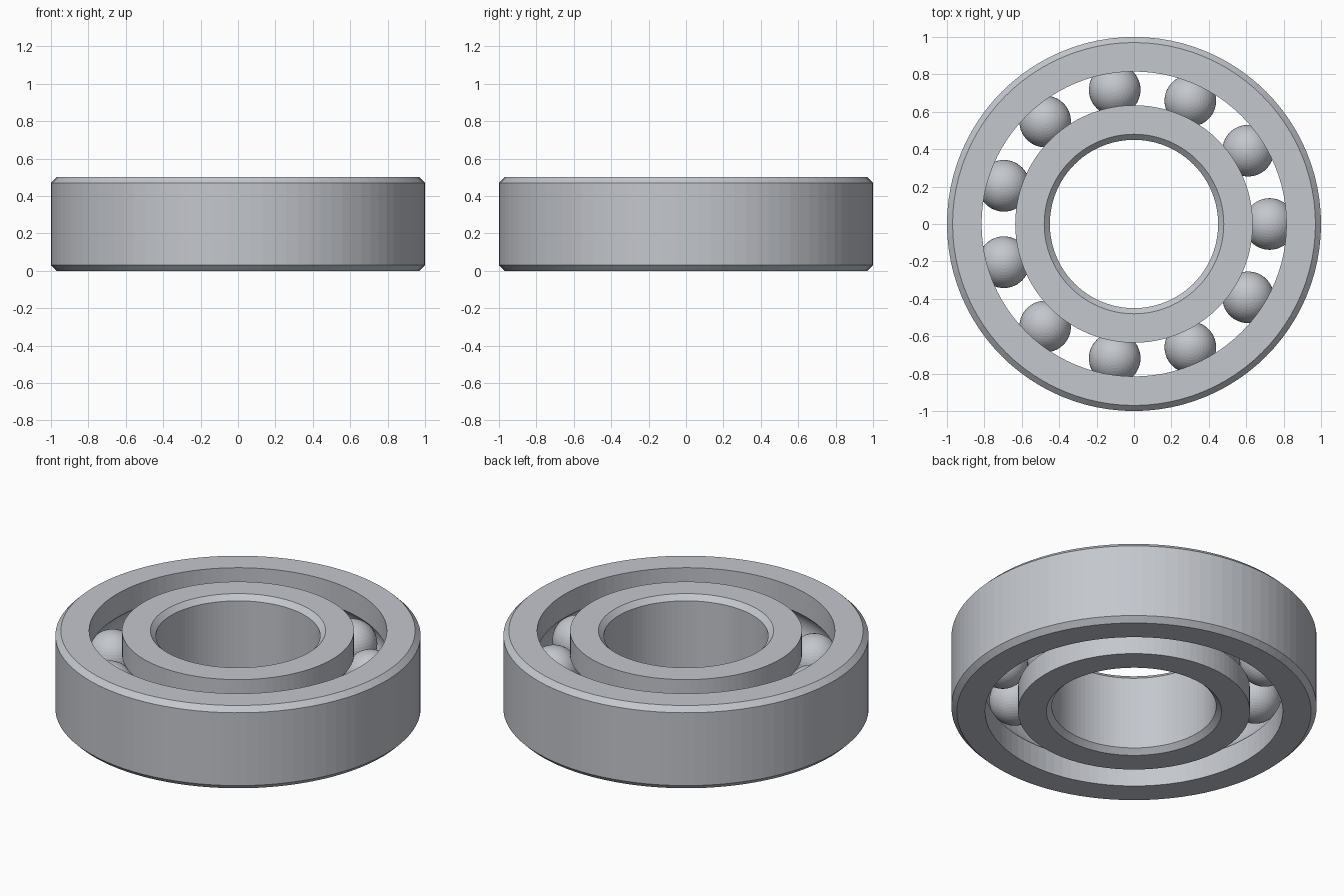
import bpy, bmesh
from math import asin, cos, pi, sin, sqrt, tau
from mathutils import Vector

cube = bpy.data.objects.get("Cube")
if cube:
    bpy.data.objects.remove(cube, do_unlink=True)

HEIGHT, CHAMFER = 0.5, 0.03
PITCH, BALL, BALLS = 0.725, 0.138, 11
MID = HEIGHT / 2
SEGMENTS = 96

steel = bpy.data.materials.new("steel grey")
steel.use_nodes = True
steel.diffuse_color = (0.55, 0.57, 0.61, 1)
steel.node_tree.nodes["Principled BSDF"].inputs["Base Color"].default_value = steel.diffuse_color


def finish(name, bm):
    mesh = bpy.data.meshes.new(name)
    bmesh.ops.recalc_face_normals(bm, faces=bm.faces)
    bm.to_mesh(mesh)
    bm.free()
    mesh.materials.append(steel)
    obj = bpy.data.objects.new(name, mesh)
    bpy.context.collection.objects.link(obj)
    return obj


def race(name, plain, grooved):
    """Ring with a chamfered plain wall and a ball groove in the other wall."""
    side = 1 if plain > grooved else -1
    radius = BALL + 0.002
    half = asin(sqrt(radius**2 - (grooved - PITCH)**2) / radius)
    groove = [(PITCH + side * radius * cos(a), MID + radius * sin(a))
              for a in (half * (i / 8 - 1) for i in range(17))]
    inset = plain - side * CHAMFER
    profile = [(grooved, 0), *groove, (grooved, HEIGHT), (inset, HEIGHT),
               (plain, HEIGHT - CHAMFER), (plain, CHAMFER), (inset, 0)]
    bm = bmesh.new()
    verts = [bm.verts.new((r, 0, z)) for r, z in profile]
    edges = [bm.edges.new((v, verts[i - 1])) for i, v in enumerate(verts)]
    bmesh.ops.spin(bm, geom=verts + edges, cent=(0, 0, 0), axis=(0, 0, 1),
                   angle=tau, steps=SEGMENTS, use_merge=True)
    bmesh.ops.remove_doubles(bm, verts=bm.verts, dist=1e-5)
    return finish(name, bm)


# Inner and outer rings
race("outer_ring", 1.0, 0.815)
race("inner_ring", 0.45, 0.635)

# Rolling balls, sharing one mesh
bm = bmesh.new()
bmesh.ops.create_uvsphere(bm, u_segments=48, v_segments=24, radius=BALL)
first = finish("ball_1", bm)
for i in range(BALLS):
    ball = first
    if i:
        ball = bpy.data.objects.new(f"ball_{i + 1}", first.data)
        bpy.context.collection.objects.link(ball)
    angle = tau * i / BALLS
    ball.location = Vector((PITCH * cos(angle), PITCH * sin(angle), MID))
    ball.rotation_euler.z = angle
